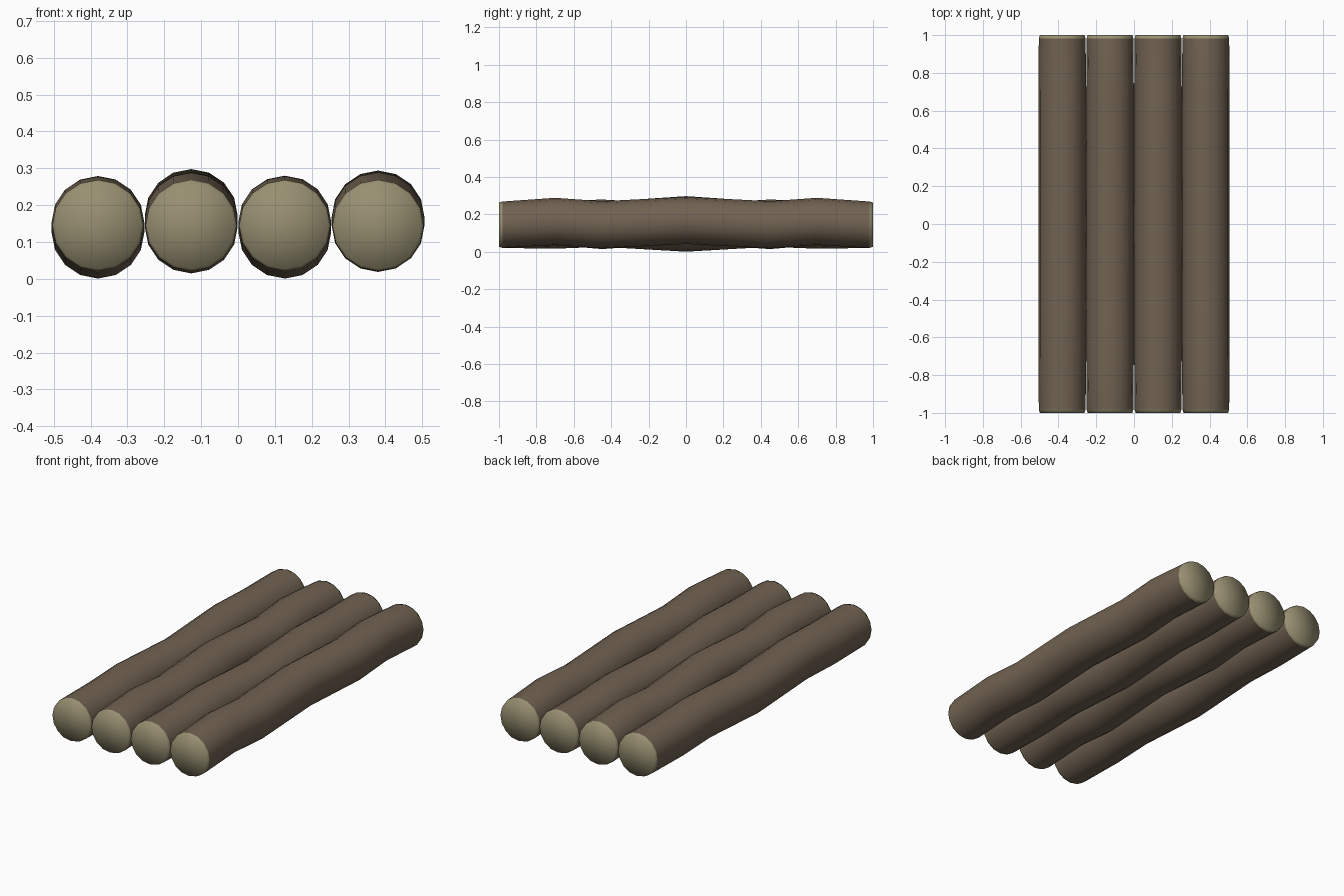
import bpy
import bmesh
from math import cos, sin, pi

cube = bpy.data.objects.get("Cube")
if cube:
    bpy.data.objects.remove(cube)


def material(name, rgb):
    mat = bpy.data.materials.new(name)
    mat.use_nodes = True
    colour = (*rgb, 1.0)
    mat.diffuse_color = colour
    mat.node_tree.nodes["Principled BSDF"].inputs["Base Color"].default_value = colour
    return mat


BARK = material("bark brown", (0.165, 0.123, 0.083))
WOOD = material("cut wood khaki", (0.31, 0.275, 0.165))

SIDES = 16
RADIUS = 0.126
END_Z = 0.145


def ring(bm, y, z, radius):
    return [bm.verts.new((radius * cos(2 * pi * i / SIDES), y,
                          z + radius * sin(2 * pi * i / SIDES)))
            for i in range(SIDES)]


def build_log(name, x, middle, quarter, outer):
    """Gently wavy log: centre heights at the middle, quarter and outer stations."""
    half = [(0.45, quarter, RADIUS), (0.7, outer, RADIUS),
            (0.982, END_Z, 0.124), (1.0, END_Z, 0.118)]
    stations = [(-y, z, r) for y, z, r in reversed(half)]
    stations += [(0, middle, RADIUS)] + half

    bm = bmesh.new()
    rings = [ring(bm, *s) for s in stations]
    last = len(rings) - 2

    # Bark tube, with the narrow bevel at each end in cut wood
    for k, (a, b) in enumerate(zip(rings, rings[1:])):
        for i in range(SIDES):
            j = (i + 1) % SIDES
            face = bm.faces.new((a[i], a[j], b[j], b[i]))
            face.material_index = int(k in (0, last))

    # Cut ends
    for loop, y in ((rings[0], -1), (rings[-1], 1)):
        centre = bm.verts.new((0, y, END_Z))
        for i in range(SIDES):
            face = bm.faces.new((loop[i], loop[(i + 1) % SIDES], centre))
            face.material_index = 1

    bmesh.ops.recalc_face_normals(bm, faces=bm.faces)
    for face in bm.faces:
        face.smooth = True
    # Crisp line where bark meets cut wood
    for edge in bm.edges:
        edge.smooth = len({f.material_index for f in edge.link_faces}) == 1

    mesh = bpy.data.meshes.new(name)
    bm.to_mesh(mesh)
    bm.free()
    mesh.materials.append(BARK)
    mesh.materials.append(WOOD)
    log = bpy.data.objects.new(name, mesh)
    log.location.x = x
    bpy.context.collection.objects.link(log)


# Neighbouring logs alternate between sagging and arching
build_log("log_outer_right", -0.380, 0.127, 0.153, 0.143)
build_log("log_inner_right", -0.127, 0.172, 0.141, 0.163)
build_log("log_inner_left", 0.127, 0.127, 0.154, 0.143)
build_log("log_outer_left", 0.380, 0.168, 0.145, 0.163)
